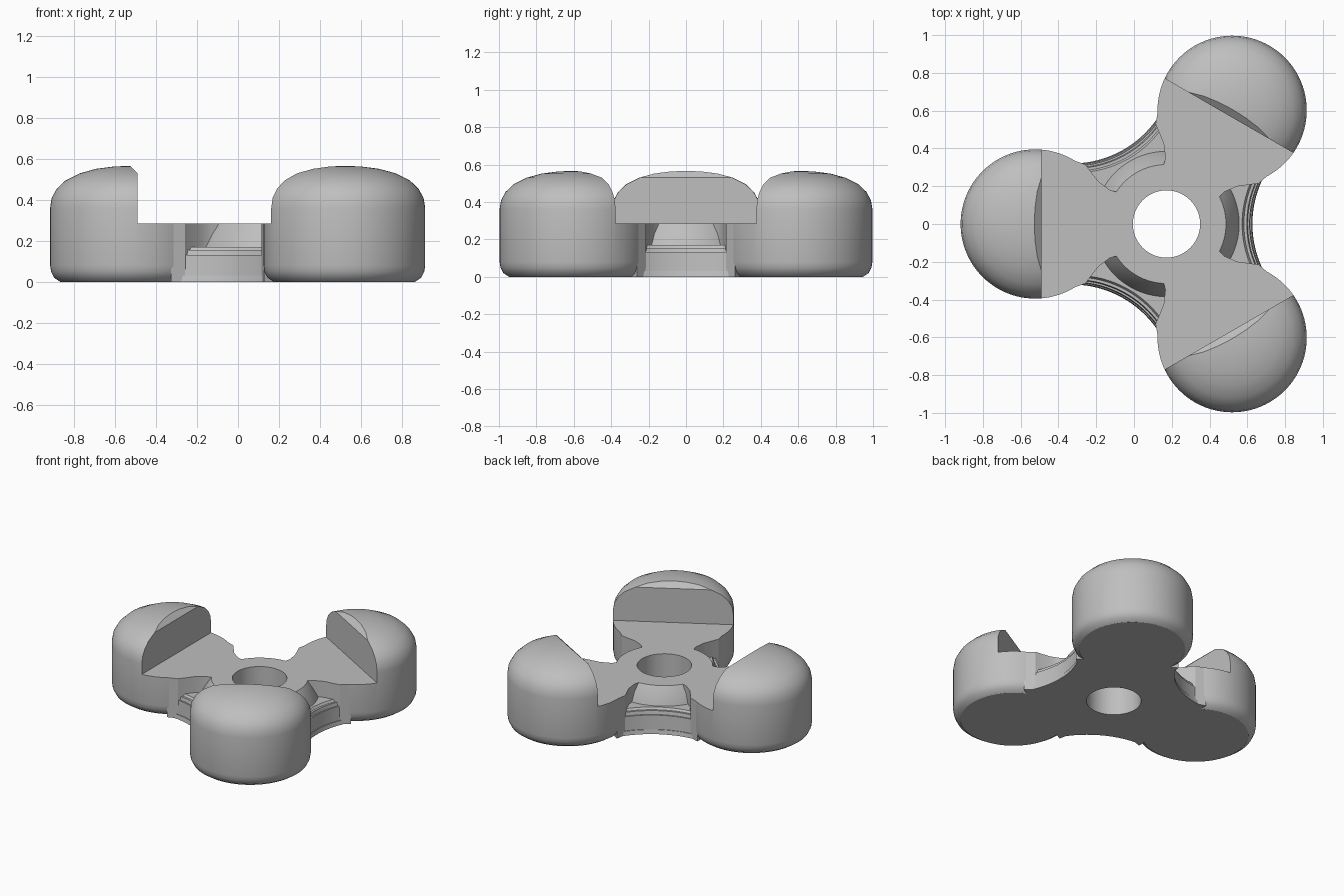
import bpy, bmesh
from math import cos, sin, tau, radians, sqrt

cube = bpy.data.objects.get("Cube")
if cube:
    bpy.data.objects.remove(cube, do_unlink=True)

HUB_X = 0.172      # hub axis position
LOBE_DIST = 0.695  # hub axis to lobe axis
PLATE_Z = 0.285    # height of the flat platform

grey = bpy.data.materials.new("plain_grey")
grey.use_nodes = True
colour = (0.52, 0.52, 0.52, 1)
grey.diffuse_color = colour
grey.node_tree.nodes["Principled BSDF"].inputs["Base Color"].default_value = colour


def loft(name, rings, angle=0, ring_closed=False):
    """Skin equal-sized rings; cap both ends or join last ring to first."""
    bm = bmesh.new()
    loops = [[bm.verts.new(p) for p in ring] for ring in rings]
    pairs = list(zip(loops, loops[1:]))
    if ring_closed:
        pairs.append((loops[-1], loops[0]))
    else:
        bm.faces.new(loops[0])
        bm.faces.new(loops[-1])
    n = len(loops[0])
    for a, b in pairs:
        for i in range(n):
            j = (i + 1) % n
            bm.faces.new((a[i], a[j], b[j], b[i]))
    bmesh.ops.recalc_face_normals(bm, faces=bm.faces)
    mesh = bpy.data.meshes.new(name)
    bm.to_mesh(mesh)
    bm.free()
    mesh.materials.append(grey)
    obj = bpy.data.objects.new(name, mesh)
    obj.location.x = HUB_X
    obj.rotation_euler.z = radians(angle)
    bpy.context.collection.objects.link(obj)
    return obj


def circle(r, z, cx=0, n=96):
    return [(cx + r * cos(tau * i / n), r * sin(tau * i / n), z) for i in range(n)]


def select_only(obj):
    bpy.ops.object.select_all(action='DESELECT')
    obj.select_set(True)
    bpy.context.view_layer.objects.active = obj


def smooth(obj):
    select_only(obj)
    bpy.ops.object.shade_smooth_by_angle(angle=radians(30))


# Hub: tapered ring around the central hole
hub_profile = [(0.178, 0), (0.40, 0), (0.385, 0.17), (0.315, PLATE_Z), (0.178, PLATE_Z)]
smooth(loft("hub", [circle(r, z) for r, z in hub_profile], ring_closed=True))

# Lobe, notch and neck profiles
lobe_profile = [(0.345, 0), (0.375, 0.02), (0.39, 0.05), (0.395, 0.08), (0.395, 0.36),
                (0.387, 0.41), (0.362, 0.455), (0.32, 0.495), (0.25, 0.53),
                (0.17, 0.552), (0.085, 0.563), (0.02, 0.566)]
notch_profile = [(0, PLATE_Z), (0.662, PLATE_Z), (0.662, 0.53), (0.752, 0.617), (0, 0.617)]
neck_half = [(0.23, 0.16), (0.30, 0.18), (0.36, 0.225), (0.43, 0.315), (0.5, 0.34)]
neck_outline = neck_half + [(x, -y) for x, y in reversed(neck_half)]

for side, angle in (("right", 180), ("back", 60), ("front", -60)):
    # Domed lobe with a chamfered notch cut from its inner half
    lobe = loft(side + "_lobe", [circle(r, z, LOBE_DIST) for r, z in lobe_profile], angle)
    cutter = loft("notch_cutter", [[(x, y, z) for x, z in notch_profile] for y in (-0.5, 0.5)], angle)
    cutter.hide_render = True
    select_only(lobe)
    cut = lobe.modifiers.new("notch", 'BOOLEAN')
    cut.operation = 'DIFFERENCE'
    cut.solver = 'EXACT'
    cut.object = cutter
    bpy.ops.object.modifier_apply(modifier=cut.name)
    bpy.data.objects.remove(cutter, do_unlink=True)
    smooth(lobe)
    # Neck filling the joint between hub and lobe
    smooth(loft(side + "_neck", [[(x, y, z) for x, y in neck_outline] for z in (0, PLATE_Z)], angle))


# Webs: stepped concave fillets between neighbouring lobes
def web_ring(z, reach, half=0.25, radius=0.55, steps=20):
    ring = [(0.22, half, z), (0.22, -half, z)]
    for i in range(steps + 1):
        y = -half + 2 * half * i / steps
        ring.append((reach + radius - sqrt(radius ** 2 - y ** 2), y, z))
    return ring


web_steps = [(0, 0.455), (0.03, 0.45), (0.03, 0.445), (0.13, 0.44),
             (0.13, 0.43), (0.155, 0.425), (0.155, 0.41), (0.17, 0.40)]
for side, angle in (("left", 0), ("back_right", 120), ("front_right", 240)):
    smooth(loft(side + "_web", [web_ring(z, d) for z, d in web_steps], angle))
